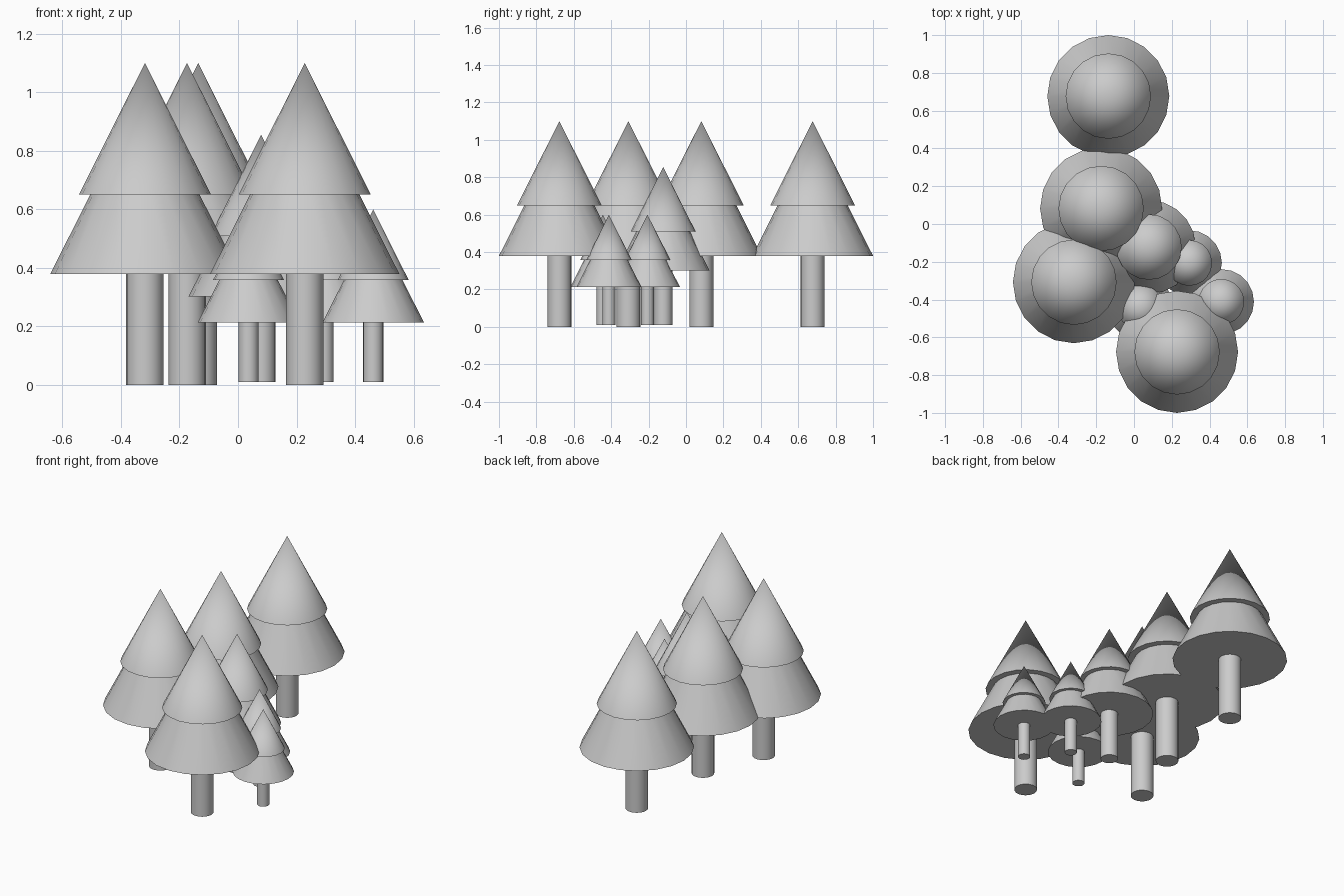
import bpy, math

if "Cube" in bpy.data.objects:
    bpy.data.objects.remove(bpy.data.objects["Cube"])

SIDES = 20


def cone(name, x, y, z0, z1, r0, r1):
    bpy.ops.mesh.primitive_cone_add(vertices=SIDES, radius1=r0, radius2=r1,
                                    depth=z1 - z0, location=(x, y, (z0 + z1) / 2))
    ob = bpy.context.object
    ob.name = name
    bpy.ops.object.shade_smooth_by_angle(angle=math.radians(40))
    return ob


def tree(name, x, y, s, base):
    """One conifer: trunk, wide lower tier and pointed upper tier."""
    def h(z):
        return base + s * z
    cone(name + "_trunk", x, y, h(0), h(0.40), 0.064 * s, 0.064 * s)
    cone(name + "_lower_foliage", x, y, h(0.38), h(0.70), 0.323 * s, 0.162 * s)
    cone(name + "_upper_foliage", x, y, h(0.65), h(1.10), 0.226 * s, 0)


# Trees: name, x, y, scale, ground offset
for t in [
    ("tall_tree_back", -0.136, 0.677, 1.0, 0.0),
    ("tall_tree_middle", -0.174, 0.082, 1.0, 0.0),
    ("tall_tree_left", -0.318, -0.308, 1.0, 0.0),
    ("tall_tree_front", 0.228, -0.677, 1.0, 0.0),
    ("medium_tree", 0.079, -0.122, 0.768, 0.01),
    ("small_tree_right", 0.462, -0.412, 0.536, 0.01),
    ("small_tree_inner", 0.292, -0.206, 0.536, 0.01),
    ("small_tree_left", 0.036, -0.444, 0.536, 0.01),
]:
    tree(*t)
